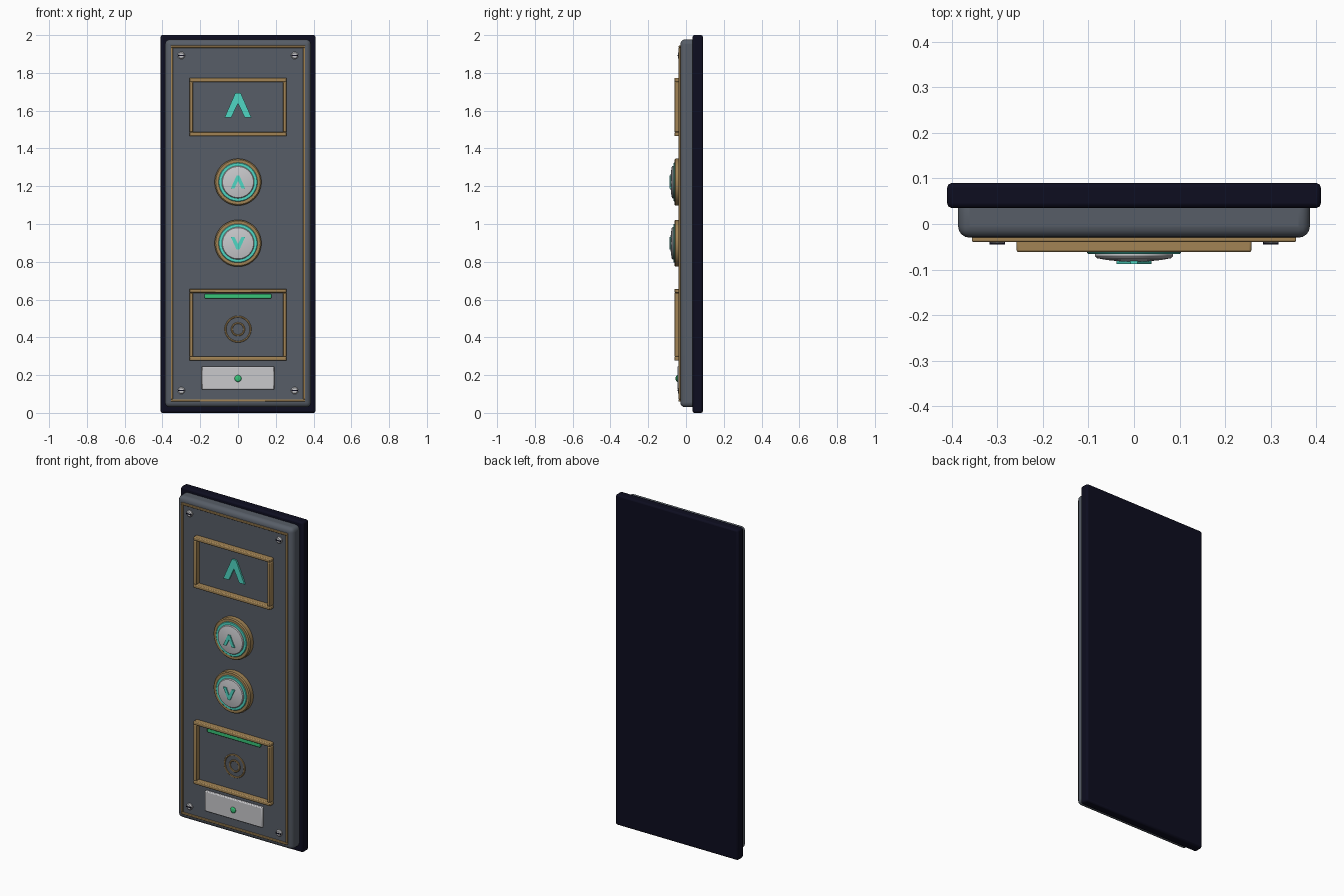
import bpy, bmesh
from math import pi
from mathutils import Matrix

cube = bpy.data.objects.get("Cube")
if cube:
    bpy.data.objects.remove(cube, do_unlink=True)


def material(name, rgb):
    m = bpy.data.materials.new(name)
    m.use_nodes = True
    color = (*rgb, 1)
    m.diffuse_color = color
    m.node_tree.nodes["Principled BSDF"].inputs["Base Color"].default_value = color
    return m


NAVY = material("dark navy", (0.004, 0.004, 0.014))
SLATE = material("slate grey", (0.095, 0.11, 0.135))
BRASS = material("brass", (0.36, 0.23, 0.09))
SILVER = material("silver", (0.58, 0.58, 0.60))
TEAL = material("glowing teal", (0.08, 0.68, 0.55))
GREEN = material("signal green", (0.04, 0.55, 0.19))
FACE = -0.03  # front surface of the body


def finish(name, bm, mat, bevel=0, segments=2):
    bmesh.ops.recalc_face_normals(bm, faces=bm.faces)
    mesh = bpy.data.meshes.new(name)
    bm.to_mesh(mesh)
    bm.free()
    mesh.materials.append(mat)
    ob = bpy.data.objects.new(name, mesh)
    bpy.context.collection.objects.link(ob)
    if bevel:
        mod = ob.modifiers.new("Bevel", "BEVEL")
        mod.width, mod.segments = bevel, segments
        mod.limit_method = "ANGLE"
    bpy.ops.object.select_all(action="DESELECT")
    ob.select_set(True)
    bpy.context.view_layer.objects.active = ob
    bpy.ops.object.shade_smooth_by_angle(angle=pi / 6)
    return ob


def add_box(bm, x0, x1, y0, y1, z0, z1):
    mat = Matrix.Translation(((x0 + x1) / 2, (y0 + y1) / 2, (z0 + z1) / 2))
    mat = mat @ Matrix.Diagonal((x1 - x0, y1 - y0, z1 - z0, 1))
    bmesh.ops.create_cube(bm, size=1, matrix=mat)


def box(name, mat, half_x, y0, y1, z0, z1, bevel=0, segments=2):
    bm = bmesh.new()
    add_box(bm, -half_x, half_x, y0, y1, z0, z1)
    return finish(name, bm, mat, bevel, segments)


def frame(name, half_x, z0, z1, width, y0, bevel):
    """Four bars around a rectangle."""
    bm = bmesh.new()
    add_box(bm, -half_x, half_x, y0, FACE + 0.005, z1 - width, z1)
    add_box(bm, -half_x, half_x, y0, FACE + 0.005, z0, z0 + width)
    for s in (-1, 1):
        xs = sorted((s * half_x, s * (half_x - width)))
        add_box(bm, *xs, y0, FACE + 0.005, z0 + width, z1 - width)
    return finish(name, bm, BRASS, bevel)


def lathe(name, mat, profile, x, z, steps=48):
    """Spin (radius, y) points around an axis running front to back."""
    bm = bmesh.new()
    verts = [bm.verts.new((x + r, y, z)) for r, y in profile]
    edges = [bm.edges.new(pair) for pair in zip(verts, verts[1:])]
    bmesh.ops.spin(bm, geom=verts + edges, cent=(x, 0, z), axis=(0, 1, 0),
                   angle=2 * pi, steps=steps)
    bmesh.ops.remove_doubles(bm, verts=bm.verts, dist=0.0001)
    return finish(name, bm, mat)


def ring(name, mat, outer, inner, y0, x, z, chamfer):
    c, back = chamfer, FACE + 0.005
    profile = [(outer, back), (outer, y0 + c), (outer - c, y0),
               (inner + c, y0), (inner, y0 + c), (inner, back), (outer, back)]
    return lathe(name, mat, profile, x, z)


def chevron(name, z, half_w, half_h, y0, y1, up=1):
    outline = [(-1, -1), (-0.2, 1), (0.2, 1), (1, -1), (0.5, -1), (0, 0.15), (-0.5, -1)]
    bm = bmesh.new()
    face = bm.faces.new([bm.verts.new((x * half_w, y1, z + up * h * half_h))
                         for x, h in outline])
    out = bmesh.ops.extrude_face_region(bm, geom=[face])
    moved = [v for v in out["geom"] if isinstance(v, bmesh.types.BMVert)]
    bmesh.ops.translate(bm, verts=moved, vec=(0, y0 - y1, 0))
    return finish(name, bm, TEAL)


# Housing
box("wall_plate", NAVY, 0.41, 0.035, 0.09, 0, 2, 0.01)
box("body", SLATE, 0.386, FACE, 0.06, 0.03, 1.977, 0.025, 4)
frame("border_trim", 0.356, 0.06, 1.945, 0.012, -0.039, 0.003)

# Direction display
frame("display_frame", 0.258, 1.465, 1.773, 0.021, -0.062, 0.005)
chevron("display_arrow", 1.629, 0.071, 0.065, -0.04, FACE + 0.002)

# Call buttons
for label, z, up in (("up", 1.222, 1), ("down", 0.898, -1)):
    ring(label + "_button_collar", BRASS, 0.124, 0.09, -0.062, 0, z, 0.006)
    ring(label + "_button_light", TEAL, 0.103, 0.08, -0.066, 0, z, 0.003)
    lathe(label + "_button_cap", SILVER,
          [(0.086, FACE), (0.086, -0.07), (0.082, -0.075), (0.06, -0.079),
           (0.03, -0.082), (0, -0.083)], 0, z)
    chevron(label + "_button_arrow", z, 0.038, 0.034, -0.088, -0.075, up)

# Card reader
frame("reader_frame", 0.258, 0.277, 0.657, 0.021, -0.062, 0.005)
box("reader_light_bar", GREEN, 0.177, -0.045, FACE + 0.005, 0.605, 0.63, 0.005)
ring("reader_outer_ring", BRASS, 0.071, 0.062, -0.036, 0, 0.443, 0.002)
ring("reader_inner_ring", BRASS, 0.037, 0.028, -0.036, 0, 0.443, 0.002)

# Status plate
box("status_plate", SILVER, 0.192, -0.046, FACE + 0.005, 0.124, 0.246, 0.005)
lathe("status_light", GREEN, [(0.018, -0.04), (0.018, -0.048), (0.013, -0.053),
                              (0, -0.056)], 0, 0.182, 24)

# Corner screws with dark slots
for sx, side in ((-1, "right"), (1, "left")):
    for z, level in ((1.892, "upper"), (0.118, "lower")):
        name = level + "_" + side + "_screw"
        x = sx * 0.3
        lathe(name, SILVER, [(0.019, FACE + 0.005), (0.019, -0.037), (0.014, -0.042),
                             (0, -0.043)], x, z, 24)
        bm = bmesh.new()
        add_box(bm, x - 0.017, x + 0.017, -0.045, -0.037, z - 0.003, z + 0.003)
        finish(name + "_slot", bm, NAVY)
